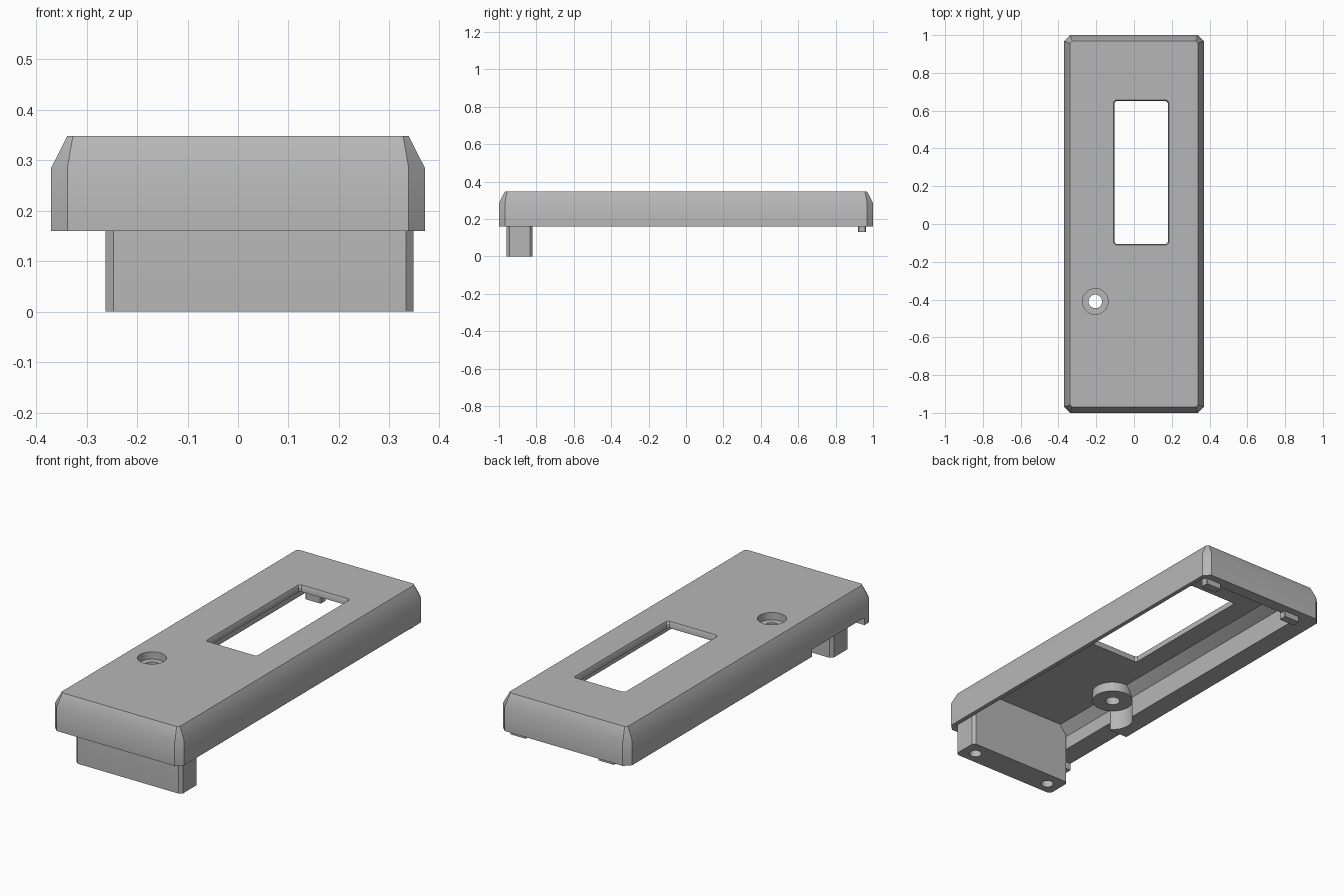
import bpy, bmesh, math

if "Cube" in bpy.data.objects:
    bpy.data.objects.remove(bpy.data.objects["Cube"], do_unlink=True)

grey = bpy.data.materials.new("plain grey")
grey.use_nodes = True
colour = (0.47, 0.47, 0.47, 1)
grey.diffuse_color = colour
grey.node_tree.nodes["Principled BSDF"].inputs["Base Color"].default_value = colour


def octagon(x0, x1, y0, y1, c):
    """Rectangle outline with cut corners."""
    return [(x0 + c, y0), (x1 - c, y0), (x1, y0 + c), (x1, y1 - c),
            (x1 - c, y1), (x0 + c, y1), (x0, y1 - c), (x0, y0 + c)]


def loft(name, rings):
    """Closed solid through outlines given as (z, points), bottom to top."""
    bm = bmesh.new()
    loops = [[bm.verts.new((x, y, z)) for x, y in pts] for z, pts in rings]
    for low, high in zip(loops, loops[1:]):
        n = len(low)
        for i in range(n):
            j = (i + 1) % n
            bm.faces.new((low[i], low[j], high[j], high[i]))
    bm.faces.new(loops[0][::-1])
    bm.faces.new(loops[-1])
    bmesh.ops.recalc_face_normals(bm, faces=bm.faces)
    mesh = bpy.data.meshes.new(name)
    bm.to_mesh(mesh)
    bm.free()
    mesh.materials.append(grey)
    obj = bpy.data.objects.new(name, mesh)
    bpy.context.collection.objects.link(obj)
    return obj


def prism(name, x0, x1, y0, y1, z0, z1, c=0.004):
    pts = octagon(x0, x1, y0, y1, c)
    return loft(name, [(z0, pts), (z1, pts)])


def disc(x, y, r, n=40):
    return [(x + r * math.cos(2 * math.pi * i / n),
             y + r * math.sin(2 * math.pi * i / n)) for i in range(n)]


def cylinder(name, x, y, r, z0, z1):
    return loft(name, [(z0, disc(x, y, r)), (z1, disc(x, y, r))])


def combine(obj, others, operation="DIFFERENCE"):
    """Apply boolean parts to obj, then remove them."""
    for other in others:
        mod = obj.modifiers.new("cut", "BOOLEAN")
        mod.operation = operation
        mod.solver = "EXACT"
        mod.object = other
    bpy.context.view_layer.update()
    graph = bpy.context.evaluated_depsgraph_get()
    mesh = bpy.data.meshes.new_from_object(obj.evaluated_get(graph))
    obj.modifiers.clear()
    obj.data = mesh
    for other in others:
        bpy.data.objects.remove(other, do_unlink=True)


BASE, SHOULDER, TOP, CEILING = 0.16, 0.285, 0.348, 0.315
SCREW = (-0.205, -0.41)
IN_L, IN_R = -0.262, 0.348

# Outer cover with sloped shoulders and cut corners
cover = loft("cover_shell", [
    (BASE, octagon(-0.37, 0.37, -1, 1, 0.032)),
    (SHOULDER, octagon(-0.37, 0.37, -1, 1, 0.032)),
    (TOP, octagon(-0.338, 0.338, -0.968, 0.968, 0.011))])

# Hollow underside, sloping in under the roof
cavity_side = octagon(IN_L, IN_R, -0.96, 0.96, 0.01)
cavity = loft("cavity", [
    (0.1, cavity_side), (0.27, cavity_side),
    (CEILING, octagon(IN_L + 0.05, IN_R - 0.05, -0.96 + 0.03, 0.93, 0.01))])
combine(cover, [cavity])

# Round pocket beside the screw, and the notch in the thick side wall
combine(cover, [
    cylinder("screw_pocket", *SCREW, 0.1, 0.1, 0.27),
    prism("side_notch", -0.5, IN_L + 0.05, -0.93, -0.5, 0.1, 0.198)])

# Screw boss under the roof
combine(cover, [cylinder("boss", *SCREW, 0.1, 0.265, 0.33)], "UNION")

# Display window with a fine flared lip, screw recess and screw hole
window = octagon(-0.103, 0.179, -0.106, 0.651, 0.01)
flare = octagon(-0.108, 0.184, -0.111, 0.656, 0.01)
combine(cover, [
    loft("window", [(0.2, window), (TOP - 0.012, window), (TOP, flare), (0.4, flare)]),
    cylinder("screw_recess", *SCREW, 0.068, 0.31, 0.4),
    cylinder("screw_hole", *SCREW, 0.036, 0.2, 0.4)])

# Connector block hanging at the front, with two blind holes below
block = loft("connector_block", [
    (0, octagon(IN_L, IN_R, -0.96, -0.82, 0.015)),
    (0.27, octagon(IN_L, IN_R, -0.96, -0.82, 0.015)),
    (CEILING + 0.002, octagon(IN_L + 0.05, IN_R - 0.05, -0.95, -0.82, 0.005))])
combine(block, [cylinder("pin_hole", x, -0.895, 0.03, -0.1, 0.12)
                for x in (0.275, -0.19)])

# Rib along the back wall and two locating tabs
parts = [cover, block,
         prism("back_rib", -0.2, 0.24, 0.935, 0.965, BASE + 0.002, 0.31)]
for side, x in (("left", 0.29), ("right", -0.215)):
    parts.append(prism(side + "_locating_tab", x - 0.045, x + 0.045,
                       0.92, 0.962, 0.13, 0.185))

# Soft shading over the shallow shoulder bend, crisp elsewhere
for obj in bpy.context.view_layer.objects:
    obj.select_set(False)
for obj in parts:
    obj.select_set(True)
bpy.context.view_layer.objects.active = cover
bpy.ops.object.shade_smooth_by_angle(angle=math.radians(30))
